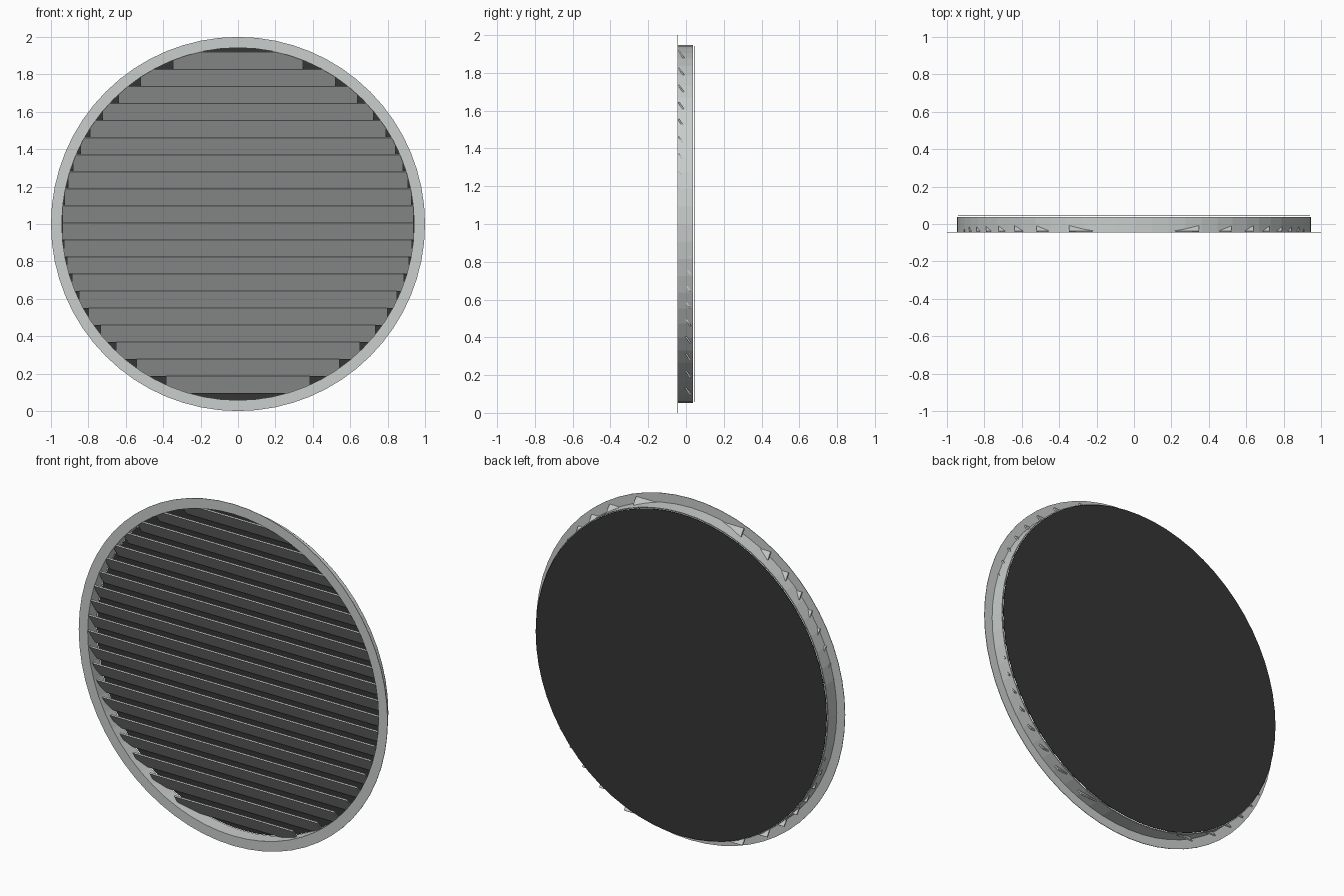
import bpy, bmesh, math
from mathutils import Matrix

if "Cube" in bpy.data.objects:
    bpy.data.objects.remove(bpy.data.objects["Cube"])

SEG = 64        # sides of the round parts
CZ = 1.0        # height of the vent centre


def material(name, rgb):
    m = bpy.data.materials.new(name)
    m.diffuse_color = (*rgb, 1)
    m.use_nodes = True
    m.node_tree.nodes["Principled BSDF"].inputs["Base Color"].default_value = m.diffuse_color
    return m


grey = material("light grey metal", (0.58, 0.61, 0.595))
black = material("black backing", (0.035, 0.035, 0.035))


def add_object(name, bm, mat):
    bmesh.ops.recalc_face_normals(bm, faces=bm.faces)
    me = bpy.data.meshes.new(name)
    bm.to_mesh(me)
    bm.free()
    me.materials.append(mat)
    ob = bpy.data.objects.new(name, me)
    bpy.context.collection.objects.link(ob)
    return ob


def ring(name, r_in, r_out, y0, y1, mat):
    """Rectangular section swept round the y axis."""
    bm = bmesh.new()
    loops = []
    for r, y in ((r_in, y0), (r_out, y0), (r_out, y1), (r_in, y1)):
        loops.append([bm.verts.new((r * math.cos(2 * math.pi * i / SEG), y,
                                    CZ + r * math.sin(2 * math.pi * i / SEG)))
                      for i in range(SEG)])
    for k in range(4):
        a, b = loops[k], loops[(k + 1) % 4]
        for i in range(SEG):
            j = (i + 1) % SEG
            bm.faces.new((a[i], a[j], b[j], b[i]))
    return add_object(name, bm, mat)


# Front flange and the short duct collar behind it
ring("flange", 0.942, 1.0, -0.045, -0.042, grey)
ring("collar", 0.942, 0.947, -0.043, 0.038, grey)

# Dark backing disc, just behind the collar
bm = bmesh.new()
bmesh.ops.create_cone(bm, cap_ends=True, segments=SEG, radius1=0.942,
                      radius2=0.942, depth=0.003,
                      matrix=Matrix.Translation((0, 0.0435, CZ))
                      @ Matrix.Rotation(math.pi / 2, 4, 'X'))
add_object("backing_disc", bm, black)

# Tilted louvre slats: front edge high, back edge low, cut to the chord
PITCH, WIDTH, THICK = 0.0911, 0.112, 0.008
TILT = math.radians(35)
for i in range(20):
    z = -0.858 + PITCH * i
    half = math.sqrt(0.94 ** 2 - z ** 2)
    bm = bmesh.new()
    bmesh.ops.create_cube(bm, size=1, matrix=Matrix.Translation((0, -0.008, CZ + z))
                          @ Matrix.Rotation(TILT, 4, 'X')
                          @ Matrix.Diagonal((2 * half, THICK, WIDTH, 1)))
    add_object(f"slat_{i + 1:02d}", bm, grey)
